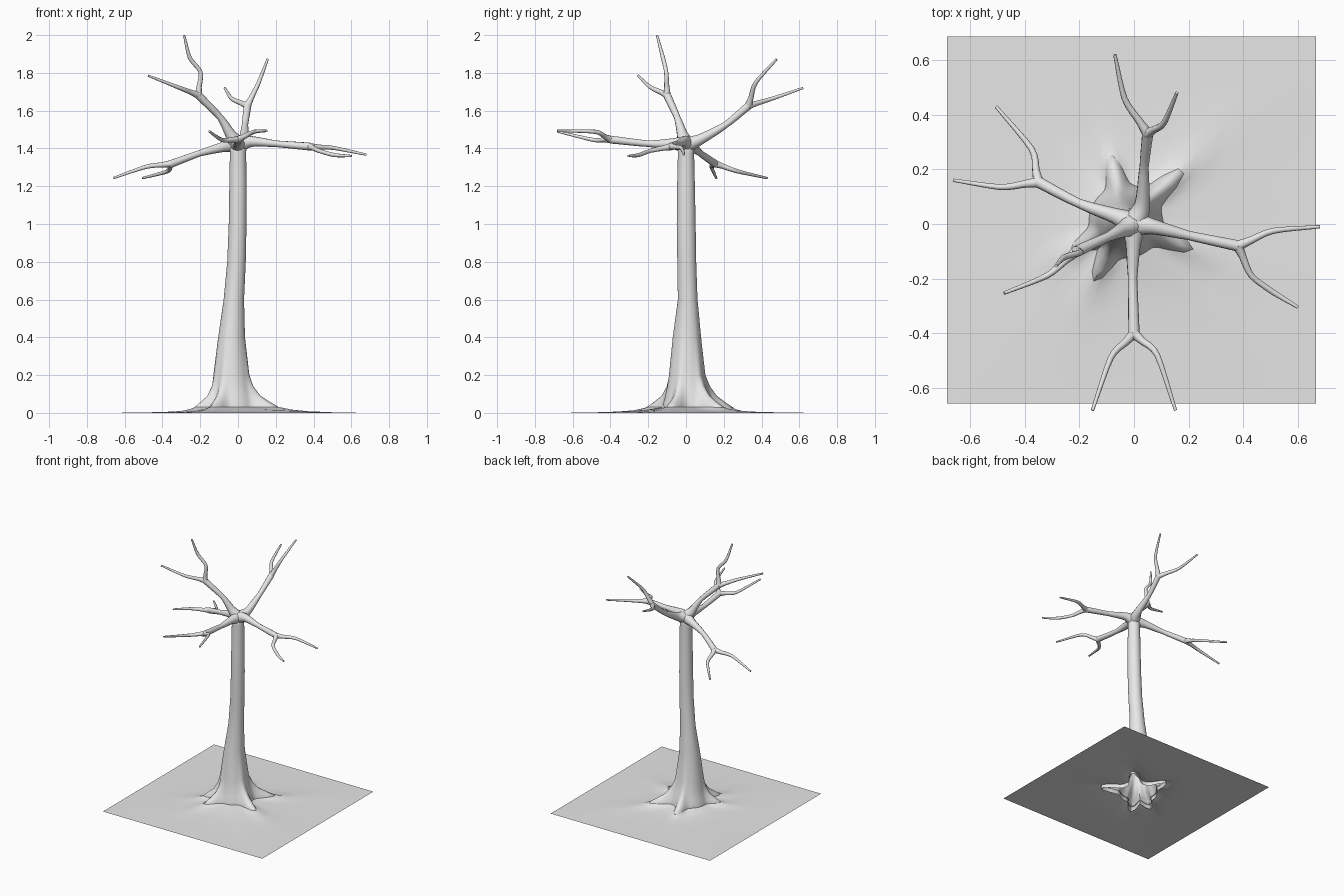
import bpy, bmesh, math
from mathutils import Vector

if "Cube" in bpy.data.objects:
    bpy.data.objects.remove(bpy.data.objects["Cube"])

grey = bpy.data.materials.new("pale_grey")
grey.diffuse_color = (0.8, 0.8, 0.8, 1)
grey.use_nodes = True
grey.node_tree.nodes["Principled BSDF"].inputs["Base Color"].default_value = grey.diffuse_color
SEG = 64
# root tips: direction in degrees and reach from the trunk base
ROOTS = [(103, 0.257), (42, 0.297), (-23, 0.282), (-118, 0.26), (-152, 0.237)]
BASE = (-0.03, 0.01)


def finish(name, bm, angle=50, recalc=True):
    if recalc:
        bmesh.ops.recalc_face_normals(bm, faces=bm.faces)
    me = bpy.data.meshes.new(name)
    bm.to_mesh(me)
    bm.free()
    me.materials.append(grey)
    ob = bpy.data.objects.new(name, me)
    bpy.context.collection.objects.link(ob)
    for p in me.polygons:
        p.use_smooth = True
    return ob


def bridge(bm, rings):
    for a, b in zip(rings, rings[1:]):
        n = len(a)
        for i in range(n):
            bm.faces.new((a[i], a[(i + 1) % n], b[(i + 1) % n], b[i]))


def root_radius(th, r, amount):
    """Trunk radius in one direction, pushed out along the roots."""
    out = r
    for deg, reach in ROOTS:
        d = (th - math.radians(deg) + math.pi) % (2 * math.pi) - math.pi
        out = max(out, r + (reach - r) * amount * math.exp(-(d / 0.2) ** 2))
    return out


# trunk with root flare: z, centre x, centre y, radius x, radius y, root amount
bm = bmesh.new()
profile = [(0.0, *BASE, 0.135, 0.135, 1.0), (0.028, *BASE, 0.135, 0.135, 0.93),
           (0.055, *BASE, 0.13, 0.13, 0.6), (0.09, -0.03, 0.01, 0.118, 0.12, 0.27),
           (0.14, -0.032, 0.008, 0.105, 0.107, 0.1), (0.2, -0.035, 0.005, 0.095, 0.095, 0.03),
           (0.4, -0.034, 0.005, 0.071, 0.075, 0), (0.6, -0.022, 0.009, 0.054, 0.052, 0),
           (0.8, -0.008, 0.004, 0.049, 0.05, 0), (1.0, -0.002, 0.001, 0.047, 0.05, 0),
           (1.2, 0, 0, 0.046, 0.047, 0), (1.37, 0, 0, 0.043, 0.043, 0),
           (1.42, 0, 0, 0.045, 0.045, 0), (1.455, 0, 0, 0.025, 0.025, 0)]
rings = []
for z, cx, cy, rx, ry, amt in profile:
    ring = []
    for i in range(SEG):
        th = 2 * math.pi * i / SEG
        ring.append(bm.verts.new((cx + root_radius(th, rx, amt) * math.cos(th),
                                  cy + root_radius(th, ry, amt) * math.sin(th), z)))
    rings.append(ring)
bridge(bm, rings)
bm.faces.new(rings[-1])
finish("trunk", bm)

# square ground sheet, rising gently to meet the roots, open under the trunk
bm = bmesh.new()
rings = []
for t, z in [(0, 0.032), (0.06, 0.022), (0.16, 0.012), (0.35, 0.006), (0.65, 0.002), (1, 0)]:
    ring = []
    for i in range(SEG):
        th = 2 * math.pi * i / SEG
        c, s = math.cos(th), math.sin(th)
        k = max(abs(c), abs(s))
        r = root_radius(th, 0.13, 0.85)
        inner = Vector((BASE[0] + r * c, BASE[1] + r * s))
        outer = Vector((-0.009 + 0.675 * c / k, 0.0145 + 0.672 * s / k))
        p = inner.lerp(outer, t)
        lift = 1 + 0.5 * math.cos(th + math.pi / 4) * min(1, t * 8)
        ring.append(bm.verts.new((p.x, p.y, z * lift)))
    rings.append(ring)
bridge(bm, rings)
for f in bm.faces:
    f.normal_update()
    if f.normal.z < 0:
        f.normal_flip()
finish("ground", bm, recalc=False)


def tube(bm, pts, radii, sides=10, steps=4):
    """Sweep a tapering round limb along a softened path."""
    pts = [Vector(p) for p in pts]
    path = []
    for i in range(len(pts) - 1):
        p1, p2 = pts[i], pts[i + 1]
        m1 = (p2 - pts[i - 1]) / 2 if i else p2 - p1
        m2 = (pts[i + 2] - p1) / 2 if i + 2 < len(pts) else p2 - p1
        m1, m2 = m1 * 0.8, m2 * 0.8
        for k in range(steps + (i == len(pts) - 2)):
            t = k / steps
            p = ((2*t**3 - 3*t**2 + 1) * p1 + (t**3 - 2*t**2 + t) * m1
                 + (3*t**2 - 2*t**3) * p2 + (t**3 - t**2) * m2)
            path.append((p, radii[i] + (radii[i + 1] - radii[i]) * t))
    rings, side = [], None
    for j, (p, r) in enumerate(path):
        d = (path[min(j + 1, len(path) - 1)][0] - path[max(j - 1, 0)][0]).normalized()
        if side is None:
            side = d.orthogonal()
        side = (side - d * side.dot(d)).normalized()
        up = d.cross(side)
        rings.append([bm.verts.new(p + r * (side * math.cos(a) + up * math.sin(a)))
                      for a in (2 * math.pi * i / sides for i in range(sides))])
    bridge(bm, rings)
    bm.faces.new(rings[0])
    bm.faces.new(rings[-1])


# each branch: limb points up to the fork, then two twigs
HUB = (0, 0, 1.42)
BRANCHES = {
    "back_branch": ([(0.03, 0.07, 1.445), (0.037, 0.21, 1.525), (0.05, 0.33, 1.625)],
                    [(-0.035, 0.46, 1.665), (-0.07, 0.62, 1.72)],
                    [(0.11, 0.37, 1.75), (0.157, 0.48, 1.872)]),
    "front_branch": ([(-0.003, -0.07, 1.425), (-0.005, -0.2, 1.425), (0, -0.4, 1.447)],
                     [(-0.085, -0.49, 1.445), (-0.152, -0.682, 1.49)],
                     [(0.085, -0.48, 1.488), (0.152, -0.682, 1.493)]),
    "left_branch": ([(-0.07, 0.03, 1.41), (-0.2, 0.075, 1.375), (-0.35, 0.153, 1.32)],
                    [(-0.49, 0.135, 1.302), (-0.66, 0.16, 1.243)],
                    [(-0.375, 0.275, 1.278), (-0.505, 0.43, 1.243)]),
    "upper_branch": ([(-0.04, -0.02, 1.475), (-0.095, -0.047, 1.565), (-0.21, -0.1, 1.682)],
                     [(-0.32, -0.19, 1.725), (-0.475, -0.253, 1.785)],
                     [(-0.198, -0.105, 1.805), (-0.255, -0.122, 1.88), (-0.285, -0.153, 1.998)]),
    "right_branch": ([(0.07, -0.01, 1.437), (0.2, -0.042, 1.425), (0.38, -0.08, 1.41)],
                     [(0.51, -0.025, 1.402), (0.68, -0.01, 1.367)],
                     [(0.43, -0.19, 1.387), (0.51, -0.25, 1.365), (0.6, -0.305, 1.36)]),
}
for name, (limb, *twigs) in BRANCHES.items():
    bm = bmesh.new()
    tube(bm, [HUB] + limb, [0.047, 0.029, 0.017, 0.021])
    for twig in twigs:
        start = Vector(limb[-1])
        near = start.lerp(Vector(twig[0]), 0.35)
        radii = [0.02, 0.014] + [0.011] * (len(twig) - 1) + [0.006]
        tube(bm, [start, near] + twig, radii)
    finish(name, bm)

# keep crisp edges at cut ends only
bpy.ops.object.select_all(action='DESELECT')
for ob in bpy.context.collection.objects:
    ob.select_set(True)
bpy.context.view_layer.objects.active = bpy.data.objects["trunk"]
bpy.ops.object.shade_smooth_by_angle(angle=math.radians(60))
